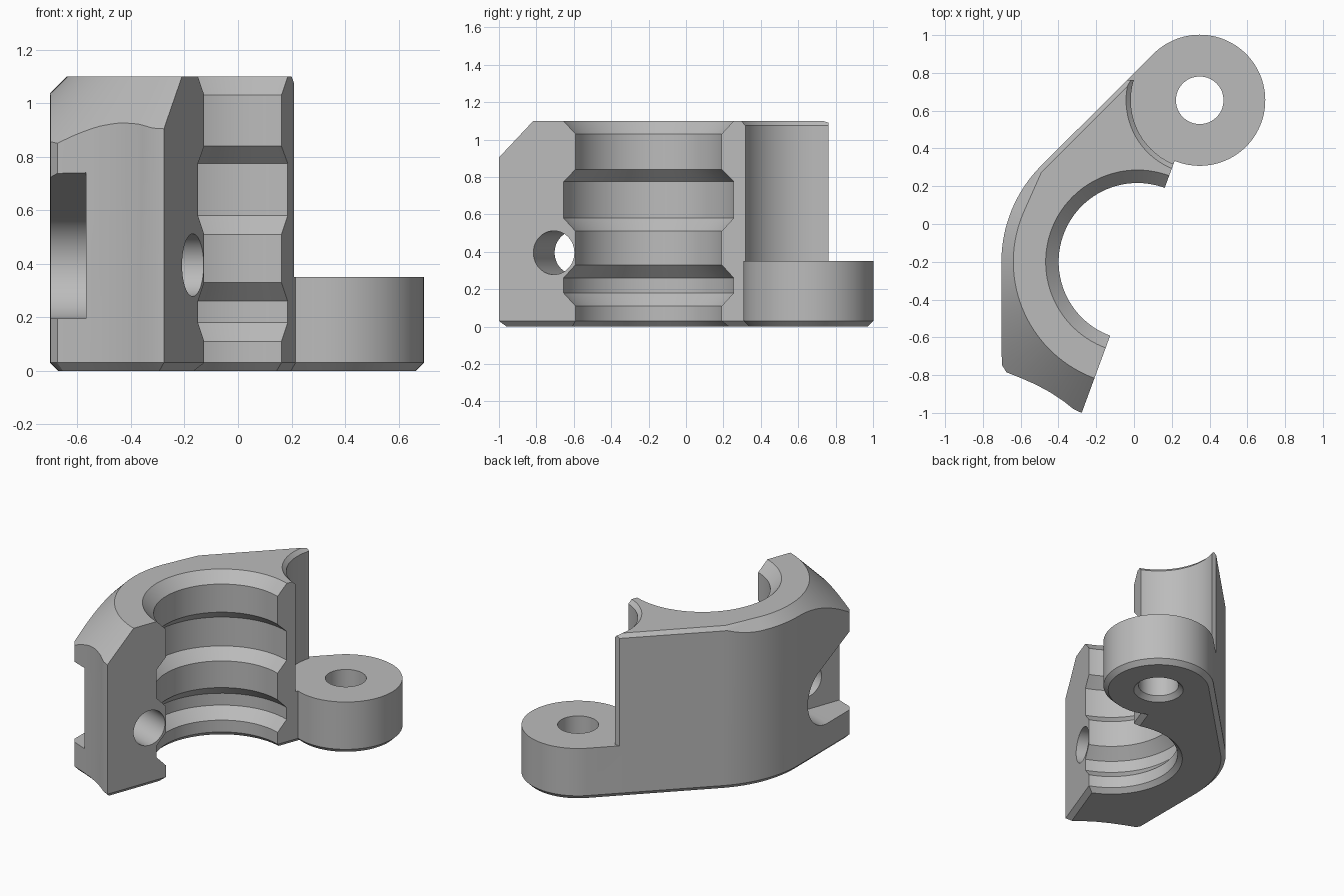
import bpy, bmesh
from math import cos, sin, radians, pi
from mathutils import Vector

cube = bpy.data.objects.get("Cube")
if cube:
    bpy.data.objects.remove(cube, do_unlink=True)

HEIGHT = 1.1
CHAMFER = 0.03
BORE = Vector((0.018, -0.2))
LUG = Vector((0.348, 0.655))
LUG_R = 0.347
OUTER_R = 0.72


def polar(deg, r=1.0):
    return Vector((cos(radians(deg)), sin(radians(deg)))) * r


SPLIT = polar(70)      # direction along the split face
NORMAL = polar(-20)    # direction out of the split face


def arc(center, r, a0, a1, n):
    return [center + polar(a0 + (a1 - a0) * i / n, r) for i in range(n + 1)]


def at(points, z):
    return [(p.x, p.y, z) for p in points]


def loft(name, rings, closed=False):
    """Skin equal-length rings and cap both ends."""
    bm = bmesh.new()
    loops = [[bm.verts.new(p) for p in ring] for ring in rings]
    for a, b in zip(loops, loops[1:]):
        for i in range(len(a)):
            j = (i + 1) % len(a)
            bm.faces.new((a[i], a[j], b[j], b[i]))
    bm.faces.new(loops[0])
    bm.faces.new(loops[-1])
    bmesh.ops.recalc_face_normals(bm, faces=bm.faces)
    mesh = bpy.data.meshes.new(name)
    bm.to_mesh(mesh)
    bm.free()
    obj = bpy.data.objects.new(name, mesh)
    bpy.context.collection.objects.link(obj)
    return obj


def turned(name, center, profile, n=96):
    """Solid of revolution about z from (radius, height) pairs."""
    return loft(name, [at(arc(center, r, 0, 360, n)[:-1], z) for r, z in profile])


def along_normal(name, section, s0, s1):
    """Prism along the split normal from a (split, height) section."""
    return loft(name, [[(*(BORE + NORMAL * s + SPLIT * t), z) for t, z in section]
                       for s in (s0, s1)])


def chamfer_cutter(name, r, path):
    """45 degree edge cutter swept along (angle, tangential shift) stations."""
    profile = [(r - 0.05, HEIGHT + 0.05), (r + 0.6, HEIGHT - 0.6), (r + 0.6, HEIGHT + 0.05)]
    return loft(name, [[(*(BORE + polar(a, pr) + polar(a - 90, shift)), z)
                        for pr, z in profile] for a, shift in path])


def inset(points, d):
    """Mitred inward offset of a counter-clockwise outline."""
    out = []
    for i, p in enumerate(points):
        e0 = (p - points[i - 1]).normalized()
        e1 = (points[(i + 1) % len(points)] - p).normalized()
        n0, n1 = Vector((-e0.y, e0.x)), Vector((-e1.y, e1.x))
        out.append(p + (n0 + n1) * (d / (1 + n0.dot(n1))))
    return out


# Plan outline: split face, lug, tangent side, back arc, flat side, hollow front
front = [(-0.70, -0.745), (-0.675, -0.785), (-0.6, -0.815), (-0.52, -0.85),
         (-0.44, -0.893), (-0.37, -0.94), (-0.32, -0.98), (-0.277, -1.0)]
outline = (arc(LUG, LUG_R, -112.5, 135, 72) + arc(BORE, OUTER_R, 135, 180, 16)
           + [Vector(p) for p in front])
body = loft("clamp_half", [at(inset(outline, CHAMFER), 0), at(outline, CHAMFER),
                           at(outline, HEIGHT)])

# Stepped bore
R, G = 0.417, 0.485
bore_profile = [(R + 0.08, -0.05), (R, CHAMFER), (R, 0.11), (G, 0.18), (G, 0.26),
                (R, 0.33), (R, 0.51), (G, 0.58), (G, 0.775), (R, 0.84),
                (R, 1.03), (G + 0.05, 1.15)]
cutters = [turned("bore_cutter", BORE, bore_profile)]

# Clearance above the lug, with a softened top edge
cutters.append(turned("lug_clearance_cutter", LUG,
                      [(0.365, 0.35), (0.365, 1.075), (0.44, 1.15)]))
tip = [Vector(p) for p in ((-0.2, 0.762), (0.3, 0.762), (0.3, 1.2), (-0.2, 1.2))]
cutters.append(loft("tip_cutter", [at(tip, 0.35), at(tip, 1.2)]))

# Lug hole
hole_r = 0.126
cutters.append(turned("lug_hole_cutter", LUG,
                      [(hole_r + 0.08, -0.05), (hole_r, CHAMFER), (hole_r, 0.5)], 64))

# Wide conical chamfer, then a narrow one on the straight side
cone_path = [(156, 0.6)] + [(156 + i * 2.5, 0) for i in range(57)]
cutters.append(chamfer_cutter("cone_chamfer_cutter", 0.657, cone_path))
cutters.append(chamfer_cutter("side_chamfer_cutter", OUTER_R - 0.025, [(135, 1.2), (135, -0.05)]))

# Screw hole through the split face and its open head pocket
t0, z0, pocket_r, slope = -0.54, 0.395, 0.2, 26


def circle_section(r, a0, a1, n):
    return [(p.x, p.y) for p in arc(Vector((t0, z0)), r, a0, a1, n)]


cutters.append(along_normal("screw_hole_cutter", circle_section(0.117, 0, 360, 48)[:-1], -0.6, 0.2))
reach = 0.5
roof = z0 + (pocket_r + reach * sin(radians(slope))) / cos(radians(slope))
pocket = circle_section(pocket_r, -90, 90 - slope, 32) + [(t0 - reach, roof),
                                                         (t0 - reach, z0 - pocket_r)]
cutters.append(along_normal("pocket_cutter", pocket, -1.2, -0.336))

# Carve the body
for cutter in cutters:
    cutter.hide_render = True
    mod = body.modifiers.new(cutter.name, 'BOOLEAN')
    mod.operation = 'DIFFERENCE'
    mod.solver = 'EXACT'
    mod.object = cutter
bpy.context.view_layer.update()
carved = bpy.data.meshes.new_from_object(body.evaluated_get(bpy.context.evaluated_depsgraph_get()))
body.modifiers.clear()
body.data = carved
for cutter in cutters:
    bpy.data.objects.remove(cutter, do_unlink=True)

# Colour and shading
grey = bpy.data.materials.new("plain_grey")
grey.use_nodes = True
colour = (0.5, 0.5, 0.5, 1)
grey.diffuse_color = colour
grey.node_tree.nodes["Principled BSDF"].inputs["Base Color"].default_value = colour
body.data.materials.clear()
body.data.materials.append(grey)
for other in bpy.context.selected_objects:
    other.select_set(False)
body.select_set(True)
bpy.context.view_layer.objects.active = body
bpy.ops.object.shade_smooth_by_angle(angle=radians(25))
